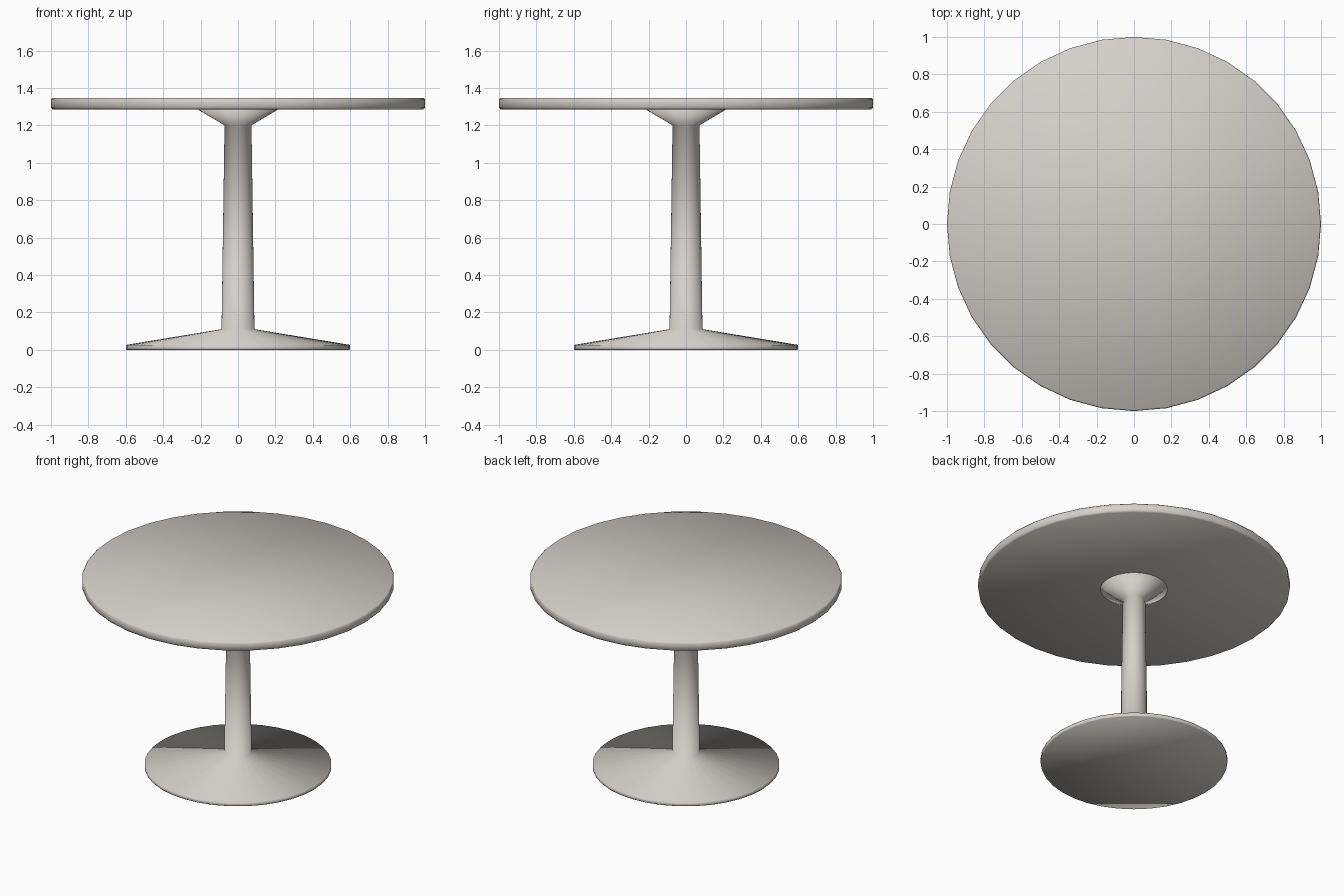
import bpy
import bmesh
from math import cos, sin, tau

SIDES = 36

cube = bpy.data.objects.get("Cube")
if cube:
    bpy.data.objects.remove(cube, do_unlink=True)

# One warm off-white finish
paint = bpy.data.materials.new("warm off-white")
paint.use_nodes = True
colour = (0.66, 0.63, 0.59, 1)
paint.diffuse_color = colour
paint.node_tree.nodes["Principled BSDF"].inputs["Base Color"].default_value = colour


def lathe(name, profile):
    """Turn a bottom-to-top (radius, z) profile about z and cap both ends."""
    bm = bmesh.new()
    rings = []
    for r, z in profile:
        rings.append([bm.verts.new((r * cos(tau * i / SIDES), r * sin(tau * i / SIDES), z))
                      for i in range(SIDES)])
    for low, high in zip(rings, rings[1:]):
        for i in range(SIDES):
            j = (i + 1) % SIDES
            bm.faces.new((low[i], low[j], high[j], high[i]))
    bm.faces.new(rings[0][::-1])
    bm.faces.new(rings[-1])
    for face in bm.faces:
        face.smooth = True
    mesh = bpy.data.meshes.new(name)
    bm.to_mesh(mesh)
    bm.free()
    mesh.materials.append(paint)
    obj = bpy.data.objects.new(name, mesh)
    bpy.context.collection.objects.link(obj)
    return obj


# Round top with a softened rim
lathe("table_top", [(0.99, 1.285), (1.0, 1.295), (1.0, 1.338), (0.992, 1.347)])

# Disc foot, tapered column and flared support under the top
lathe("pedestal", [(0.597, 0.0), (0.6, 0.006), (0.6, 0.026), (0.088, 0.11),
                   (0.072, 1.2), (0.22, 1.288)])
